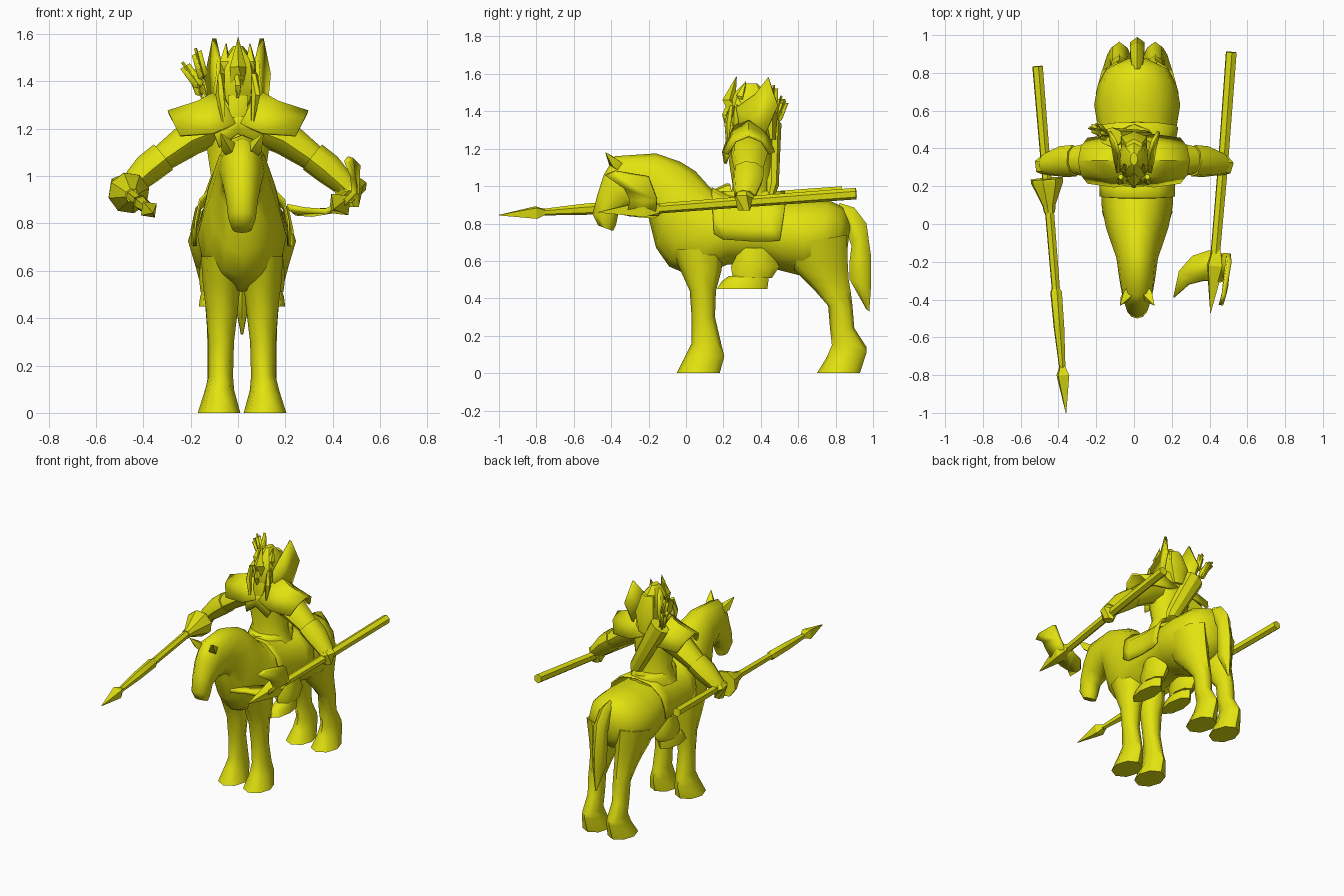
import bpy, bmesh, math
from mathutils import Vector

mat = bpy.data.materials.new("yellow")
mat.diffuse_color = (0.76, 0.76, 0.005, 1)
HX = 0.017  # horse centre line


def finish(name, verts, faces, angle=40, thick=0.0):
    me = bpy.data.meshes.new(name)
    me.from_pydata([tuple(v) for v in verts], [], faces)
    bm = bmesh.new()
    bm.from_mesh(me)
    bmesh.ops.recalc_face_normals(bm, faces=bm.faces)
    bm.to_mesh(me)
    bm.free()
    ob = bpy.data.objects.new(name, me)
    bpy.context.collection.objects.link(ob)
    me.materials.append(mat)
    if thick:
        m = ob.modifiers.new("thickness", 'SOLIDIFY')
        m.thickness = thick
        m.offset = 0
    bpy.ops.object.select_all(action='DESELECT')
    ob.select_set(True)
    bpy.context.view_layer.objects.active = ob
    bpy.ops.object.shade_smooth_by_angle(angle=math.radians(angle))
    return ob


def skin(name, rings, angle=40):
    n = len(rings[0])
    faces = [(k * n + i, k * n + (i + 1) % n, (k + 1) * n + (i + 1) % n, (k + 1) * n + i)
             for k in range(len(rings) - 1) for i in range(n)]
    faces += [tuple(range(n)), tuple((len(rings) - 1) * n + i for i in range(n))]
    return finish(name, [v for r in rings for v in r], faces, angle)


def loft(name, sections, n=10, angle=60):
    """Elliptical sections: (x, y1, z1, y2, z2, half width), spanned between two profile points."""
    rings = []
    for x, y1, z1, y2, z2, w in sections:
        rings.append([Vector((x + w * math.sin(a), (y1 + y2) / 2 + (y1 - y2) / 2 * math.cos(a),
                              (z1 + z2) / 2 + (z1 - z2) / 2 * math.cos(a)))
                      for a in (2 * math.pi * i / n for i in range(n))])
    return skin(name, rings, angle)


def tube(name, pts, radii, n=8, angle=40, ysc=1.0):
    """Round tube along points; ysc stretches its sections in y."""
    pts = [Vector(p) for p in pts]
    rings = []
    for i, p in enumerate(pts):
        d = (pts[min(i + 1, len(pts) - 1)] - pts[max(i - 1, 0)]).normalized()
        u = d.cross(Vector((0.13, 0.2, 1))).normalized()
        v = d.cross(u)
        ring = []
        for a in (2 * math.pi * (k + .5) / n for k in range(n)):
            o = radii[i] * (u * math.cos(a) + v * math.sin(a))
            o.y *= ysc
            ring.append(p + o)
        rings.append(ring)
    return skin(name, rings, angle)


def grid(name, rows, thick):
    n = len(rows[0])
    faces = [(k * n + i, k * n + i + 1, (k + 1) * n + i + 1, (k + 1) * n + i)
             for k in range(len(rows) - 1) for i in range(n - 1)]
    return finish(name, [v for r in rows for v in r], faces, 40, thick)


def plate(name, pts, thick):
    return finish(name, pts, [tuple(range(len(pts)))], 30, thick)


# Horse trunk, neck and head in one skin
loft("horse_body", [(HX,) + s for s in (
    (.88, .80, .86, .64, .06), (.84, .89, .80, .57, .165), (.76, .925, .70, .53, .21),
    (.64, .93, .62, .52, .228), (.52, .93, .50, .55, .208), (.40, .93, .40, .59, .188),
    (.22, .95, .22, .58, .192), (.14, .98, .05, .51, .188), (.05, 1.08, -.09, .57, .165),
    (-.03, 1.13, -.16, .67, .14), (-.16, 1.175, -.20, .83, .11), (-.38, 1.16, -.20, .87, .095),
    (-.44, 1.06, -.29, .88, .082), (-.475, .95, -.36, .86, .068), (-.50, .85, -.375, .79, .058),
    (-.47, .79, -.39, .76, .042))], 12)

for s, side in ((-1, "right"), (1, "left")):
    # Horse legs with flared hooves
    loft("front_leg_" + side, [(HX + s * x, a, z, b, z2, w) for x, a, z, b, z2, w in (
        (.085, -.08, .66, .20, .66, .088), (.086, -.03, .55, .19, .55, .08), (.085, .02, .44, .16, .44, .068),
        (.088, .03, .30, .155, .30, .054), (.09, .03, .16, .19, .15, .052), (.095, .0, .10, .205, .09, .062),
        (.097, -.05, 0, .18, 0, .09))], 8)
    loft("hind_leg_" + side, [(HX + s * x, a, z, b, z2, w) for x, a, z, b, z2, w in (
        (.11, .52, .68, .86, .74, .11), (.10, .56, .57, .865, .58, .085), (.094, .64, .49, .87, .50, .068),
        (.094, .69, .44, .88, .44, .06), (.095, .76, .36, .89, .36, .053), (.095, .77, .24, .90, .24, .05),
        (.095, .78, .15, .965, .14, .05), (.095, .75, .08, .965, .11, .06), (.097, .70, 0, .93, 0, .088))], 8)
    # Horse ears
    tube("horse_ear_" + side, [(HX + s * .04, -.35, 1.10), (HX + s * .06, -.385, 1.125),
                               (HX + s * .09, -.43, 1.18)], [.03, .032, .002], 4)

# Tail
loft("tail", [(HX,) + s for s in (
    (.82, .91, .82, .80, .03), (.90, .885, .85, .78, .04), (.965, .80, .885, .68, .045),
    (.99, .62, .875, .60, .045), (.99, .48, .875, .50, .04), (.98, .33, .965, .34, .006))], 6)

# Saddle cloth and saddle
arc = [(-.195, .715), (-.196, .78), (-.178, .87), (-.11, .94), (0, .96),
       (.11, .94), (.178, .87), (.196, .78), (.195, .715)]
grid("saddle_cloth", [[(HX + x * k, y + (z - .9) * dy, z + dz) for x, z in arc]
                      for y, k, dz, dy in ((.14, 1.0, .03, -.05), (.20, 1.0, .0, 0), (.34, .99, -.01, 0),
                                           (.45, 1.03, -.012, 0), (.53, 1.085, -.005, .15))], .008)
loft("saddle", [(0, .19, z, .53, z, w) for z, w in ((.90, .15), (.95, .135), (.975, .11))], 10)

# Rider torso, skirt and neck
loft("rider_torso", [(0,) + s for s in (
    (.22, .90, .49, .90, .16), (.25, 1.0, .46, 1.0, .12), (.23, 1.13, .47, 1.13, .14),
    (.24, 1.24, .46, 1.24, .16), (.27, 1.31, .45, 1.33, .11), (.30, 1.37, .41, 1.37, .06))], 10)
plate("chest_collar", [(-.11, .24, 1.2), (-.08, .21, 1.12), (0, .20, 1.18), (.08, .21, 1.12),
                       (.11, .24, 1.2), (0, .24, 1.3)], .015)

# Head and helmet
loft("rider_head", [(0,) + s for s in (
    (.24, 1.26, .40, 1.30, .035), (.22, 1.33, .46, 1.32, .075), (.22, 1.42, .47, 1.42, .085),
    (.25, 1.49, .44, 1.49, .07), (.31, 1.55, .38, 1.55, .02))], 8, 30)
tube("helmet_front_spike", [(0, .26, 1.40), (0, .23, 1.46), (0, .27, 1.585)], [.04, .035, .002], 4, 20)
tube("nose_guard", [(0, .24, 1.45), (0, .205, 1.38), (0, .215, 1.33)], [.018, .016, .008], 4, 20)
loft("beard", [(0, .22, 1.34, .30, 1.34, .05), (0, .21, 1.28, .27, 1.28, .045), (0, .22, 1.2, .24, 1.2, .01)], 6)
loft("back_hair", [(0, .36, 1.5, .45, 1.5, .05), (0, .38, 1.38, .49, 1.38, .08),
                   (0, .41, 1.25, .48, 1.25, .05)], 6)

for s, side in ((-1, "right"), (1, "left")):
    # Helmet wings, crown points and braids
    plate("helmet_wing_" + side, [(s * .065, .30, 1.25), (s * .115, .42, 1.27), (s * .13, .49, 1.43),
                                  (s * .10, .44, 1.58), (s * .08, .37, 1.49), (s * .085, .27, 1.42)], .018)
    tube("crown_point_" + side, [(s * .05, .29, 1.43), (s * .055, .29, 1.48), (s * .05, .32, 1.56)],
         [.025, .025, .002], 4, 20)
    tube("braid_" + side, [(s * .07, .25, 1.43), (s * .075, .225, 1.34), (s * .06, .22, 1.22)],
         [.015, .02, .006], 5)
    # Shoulder pad, arched over the arm
    grid("shoulder_pad_" + side, [
        [(s * (x + dx), .335 + k * hy, z + dz) for k, dx, dz in (
            (-1, -drop * .5, -drop), (-.62, -drop * .15, -drop * .3), (0, 0, 0),
            (.62, -drop * .15, -drop * .3), (1, -drop * .5, -drop))]
        for x, z, hy, drop in ((.08, 1.36, .12, .14), (.17, 1.31, .135, .13), (.295, 1.27, .115, .10))], .015)
    # Arm, bracer and hand
    tube("upper_arm_" + side, [(s * .10, .34, 1.20), (s * .20, .34, 1.16), (s * .34, .335, 1.06)],
         [.075, .075, .055], 8, 50, 1.3)
    tube("bracer_" + side, [(s * .315, .335, 1.08), (s * .38, .33, 1.03), (s * .47, .315, .945)],
         [.068, .067, .046], 8, 50, 1.25)
    tube("hand_" + side, [(s * .43, .32, .98), (s * .475, .31, .93), (s * .475, .31, .87)],
         [.045, .058, .035], 6)
    # Rider boot, hanging under the barrel
    loft("boot_cuff_" + side, [(HX + s * .12, a, z, b, z, w) for a, z, b, w in (
        (.29, .67, .44, .052), (.24, .57, .50, .062), (.25, .51, .46, .055))], 8)
    loft("boot_" + side, [(HX + s * .122, a, z, b, z, w) for a, z, b, w in (
        (.23, .52, .44, .045), (.19, .49, .44, .055), (.165, .45, .435, .06))], 8)


# Lance held in the right hand
def shaft(name, ys, radii, n=6, angle=40):
    tube(name, [(-.36 - .082 * (y + 1), y, .845 + .068 * (y + 1)) for y in ys], radii, n, angle)


shaft("lance_shaft", (.835, .3, -.4), (.03, .027, .023))
shaft("lance_guard", (.24, .22, .10, .06), (.088, .088, .036, .03), 8, 30)
shaft("lance_sleeve", (-.34, -.36, -.55, -.76), (.022, .033, .03, .018), 6, 30)
shaft("lance_tip", (-.74, -.80, -1.0), (.012, .042, .002), 4, 20)

# Axe held in the left hand
tube("axe_shaft", [(.515, .91, .96), (.47, .3, .915), (.425, -.22, .875)], [.031, .029, .027], 6)
tube("axe_spike", [(.435, -.14, .88), (.43, -.22, .88), (.405, -.47, .86)], [.03, .058, .002], 4, 20)
plate("axe_blade_low", [(.45, -.14, .89), (.40, -.14, .855), (.31, -.17, .84), (.24, -.25, .845),
                        (.21, -.39, .87), (.29, -.32, .855), (.37, -.30, .85), (.43, -.30, .88)], .025)
plate("axe_blade_high", [(.44, -.16, .86), (.50, -.155, .93), (.505, -.20, 1.05), (.475, -.38, 1.08),
                         (.46, -.43, 1.06), (.487, -.33, .99), (.49, -.30, .93), (.43, -.31, .87)], .025)

# Quiver slung across the back, with arrows
tube("quiver", [(.08, .45, .94), (.06, .46, 1.0), (-.12, .46, 1.33)], [.03, .05, .07], 8, 30, .72)
for i, (x, y, z) in enumerate(((-.235, .51, 1.48), (-.18, .47, 1.54), (-.20, .53, 1.46))):
    base = Vector((-.09 - .02 * i, .46, 1.28))
    tip = Vector((x, y, z))
    tube("arrow_%d" % (i + 1), [base, tip], [.007, .007], 5)
    d = (tip - base).normalized()
    for k, side in enumerate((Vector((.02, 0, .012)), Vector((0, .024, 0)))):
        a, b = tip - d * .02, tip - d * .12
        plate("fletching_%d_%d" % (i + 1, k), [a - side, a + side, b + side, b - d * .02, b - side], .005)
